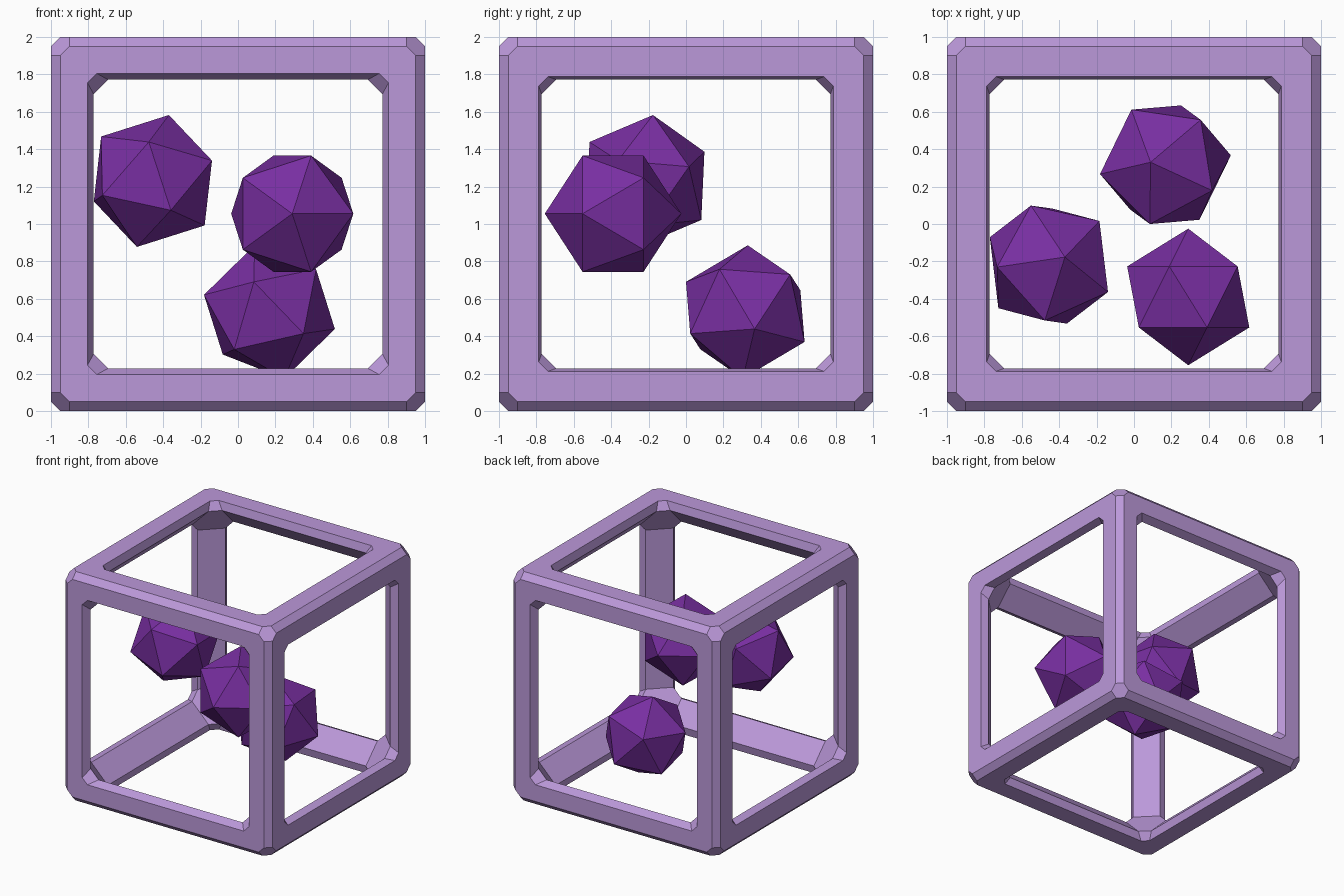
import bpy, bmesh, math
from mathutils import Vector
from itertools import product

if "Cube" in bpy.data.objects:
    bpy.data.objects.remove(bpy.data.objects["Cube"])


def material(name, rgb):
    m = bpy.data.materials.new(name)
    m.diffuse_color = (*rgb, 1)
    m.use_nodes = True
    m.node_tree.nodes["Principled BSDF"].inputs["Base Color"].default_value = m.diffuse_color
    return m


lilac = material("light purple", (0.50, 0.315, 0.70))
violet = material("deep purple", (0.19, 0.028, 0.36))


def finish(bm, name, mat, loc):
    bmesh.ops.recalc_face_normals(bm, faces=bm.faces[:])
    me = bpy.data.meshes.new(name)
    bm.to_mesh(me)
    bm.free()
    me.materials.append(mat)
    ob = bpy.data.objects.new(name, me)
    ob.location = loc
    bpy.context.collection.objects.link(ob)
    return ob


# Open cube frame: chamfered outside, slanted inner faces
OUTER = (1.0, 0.95, 0.90)
INNER = (0.93, 0.772, 0.695)
bm = bmesh.new()


def face(points):
    bm.faces.new([bm.verts.new(p) for p in points])


def octagon(axis, sign, depth, b, c):
    ring = [(b, c), (c, b), (-c, b), (-b, c), (-b, -c), (-c, -b), (c, -b), (b, -c)]
    out = []
    for u, v in ring:
        p = [0, 0, 0]
        p[axis], p[(axis + 1) % 3], p[(axis + 2) % 3] = sign * depth, u, v
        out.append(p)
    return out


# six window surrounds: outer face, then the lip running inward
for axis, sign in product(range(3), (-1, 1)):
    w = 0.805 if axis == 1 else 0.788
    rings = [octagon(axis, sign, *OUTER),
             octagon(axis, sign, 1.0, w, w - 0.05),
             octagon(axis, sign, *INNER)]
    for r, s in zip(rings, rings[1:]):
        for i in range(8):
            j = (i + 1) % 8
            face([r[i], r[j], s[j], s[i]])

# edge chamfers and corner hexagons, outside and inside
for a, b, c in (OUTER, INNER):
    for axis, s, t in product(range(3), (-1, 1), (-1, 1)):
        quad = []
        for u, v, h in ((a, b, -c), (b, a, -c), (b, a, c), (a, b, c)):
            p = [0, 0, 0]
            p[axis], p[(axis + 1) % 3], p[(axis + 2) % 3] = h, s * u, t * v
            quad.append(p)
        face(quad)
    for x, y, z in product((-1, 1), repeat=3):
        face([(x * u, y * v, z * h) for u, v, h in
              ((a, b, c), (b, a, c), (c, a, b), (c, b, a), (b, c, a), (a, c, b))])
bmesh.ops.remove_doubles(bm, verts=bm.verts[:], dist=0.0005)
finish(bm, "cube_frame", lilac, (0, 0, 1))


# Floating icosahedra, aimed by one vertex and a neighbouring vertex
def icosahedron(name, centre, pole, neighbour, radius=0.365):
    p = Vector(pole).normalized()
    n = Vector(neighbour)
    u = (n - p * n.dot(p)).normalized()
    v = p.cross(u)
    pts = [p]
    for k in range(5):
        a = math.radians(72 * k)
        pts.append((p + 2 * (u * math.cos(a) + v * math.sin(a))) / math.sqrt(5))
    b = bmesh.new()
    for q in pts:
        b.verts.new(q * radius)
        b.verts.new(-q * radius)
    bmesh.ops.convex_hull(b, input=b.verts[:])
    finish(b, name, violet, centre)


icosahedron("left_icosahedron", (-0.455, -0.217, 1.23), (0.085, 0.04, 0.35), (0.31, -0.143, 0.11))
icosahedron("front_icosahedron", (0.29, -0.39, 1.055), (0, -1, 0), (1, -0.5, 0))
icosahedron("back_icosahedron", (0.168, 0.317, 0.53), (-0.078, 0.013, 0.35), (-0.348, -0.05, 0.085))
